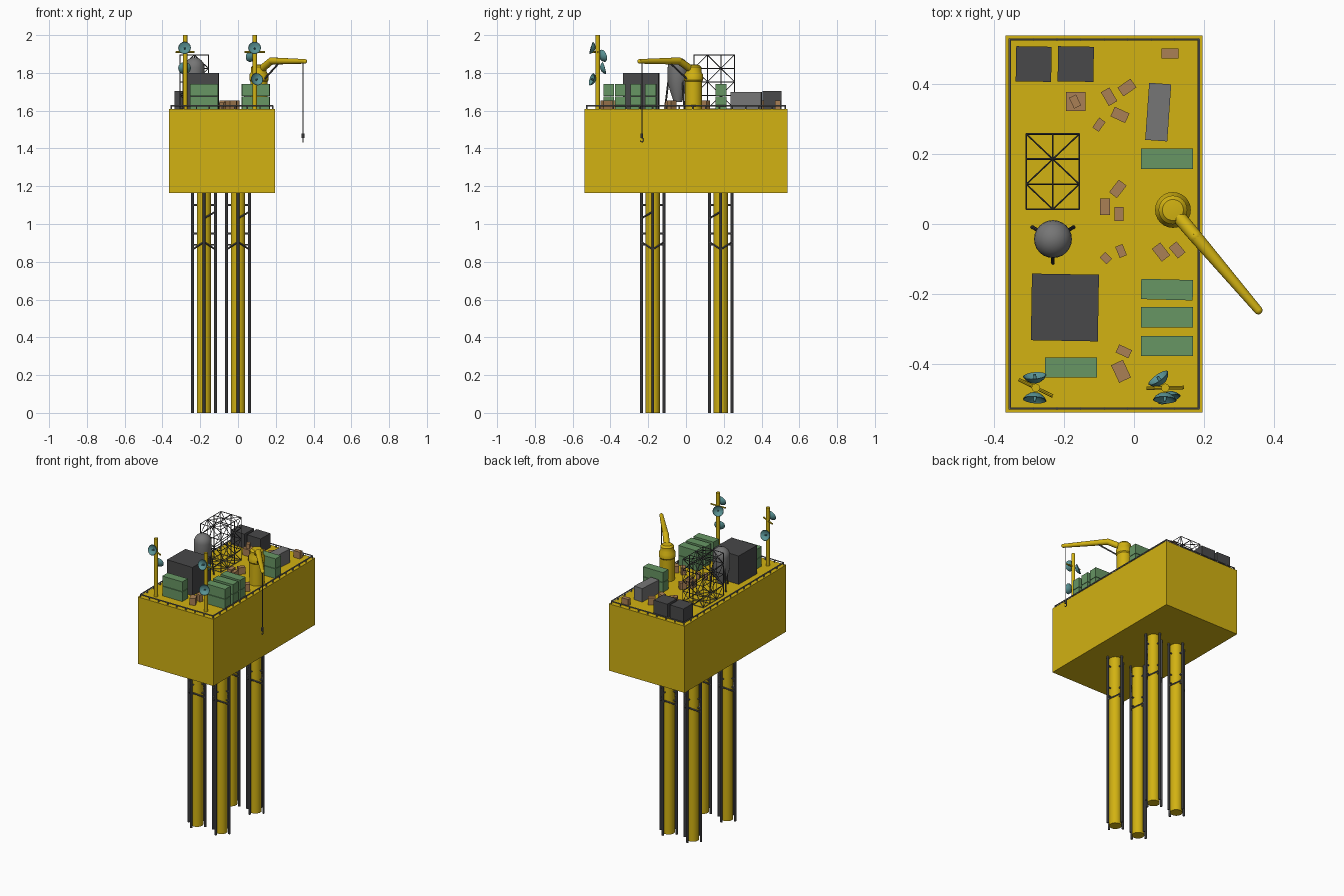
import bpy, bmesh, math
from mathutils import Vector, Matrix

if "Cube" in bpy.data.objects:
    bpy.data.objects.remove(bpy.data.objects["Cube"])


def material(name, rgb):
    m = bpy.data.materials.new(name)
    m.diffuse_color = (*rgb, 1)
    m.use_nodes = True
    m.node_tree.nodes["Principled BSDF"].inputs["Base Color"].default_value = m.diffuse_color
    return m


YELLOW = material("yellow paint", (0.645, 0.445, 0.006))
DARK = material("dark grey", (0.065, 0.065, 0.067))
STEEL = material("steel grey", (0.12, 0.12, 0.125))
GREY = material("mid grey", (0.18, 0.18, 0.18))
GREEN = material("container green", (0.136, 0.305, 0.127))
BROWN = material("crate brown", (0.40, 0.216, 0.09))
TEAL = material("dish teal", (0.10, 0.29, 0.30))
DECK = 1.61


def finish(bm, name, mat, smooth=False):
    bmesh.ops.recalc_face_normals(bm, faces=bm.faces)
    me = bpy.data.meshes.new(name)
    bm.to_mesh(me)
    bm.free()
    me.materials.append(mat)
    ob = bpy.data.objects.new(name, me)
    bpy.context.collection.objects.link(ob)
    if smooth:
        bpy.ops.object.select_all(action='DESELECT')
        ob.select_set(True)
        bpy.context.view_layer.objects.active = ob
        bpy.ops.object.shade_smooth_by_angle(angle=math.radians(35))
    return ob


def box(bm, x, y, z0, z1, sx, sy, rot=0):
    m = (Matrix.Translation((x, y, (z0 + z1) / 2)) @ Matrix.Rotation(math.radians(rot), 4, 'Z')
         @ Matrix.Diagonal((sx, sy, z1 - z0, 1)))
    bmesh.ops.create_cube(bm, size=1, matrix=m)


def bar(bm, p, q, r, r2=None, n=8):
    p, q = Vector(p), Vector(q)
    d = q - p
    m = Matrix.Translation((p + q) / 2) @ d.to_track_quat('Z', 'Y').to_matrix().to_4x4()
    bmesh.ops.create_cone(bm, cap_ends=True, segments=n, radius1=r,
                          radius2=r if r2 is None else r2, depth=d.length, matrix=m)


def ball(bm, p, r):
    bmesh.ops.create_uvsphere(bm, u_segments=12, v_segments=8, radius=r,
                              matrix=Matrix.Translation(p))


def lathe(bm, profile, matrix, n=24):
    vs = [bm.verts.new((r, 0, z)) for r, z in profile]
    es = [bm.edges.new(e) for e in zip(vs, vs[1:])]
    res = bmesh.ops.spin(bm, geom=vs + es, cent=(0, 0, 0), axis=(0, 0, 1),
                         angle=2 * math.pi, steps=n)
    new = list({v for f in bm.faces for v in f.verts} | set(vs))
    bmesh.ops.remove_doubles(bm, verts=new, dist=1e-5)
    bmesh.ops.transform(bm, matrix=matrix, verts=bm.verts)


# Hull
bm = bmesh.new()
box(bm, -0.0855, 0, 1.163, DECK, 0.561, 1.075)
finish(bm, "hull", YELLOW)

# Deck railing
bm = bmesh.new()
X0, X1, Y0, Y1 = -0.354, 0.184, -0.526, 0.526
corners = [(X0, Y0), (X1, Y0), (X1, Y1), (X0, Y1)]
for i, a in enumerate(corners):
    b = corners[(i + 1) % 4]
    bar(bm, (*a, 1.626), (*b, 1.626), 0.004, n=6)
    n = 8 if i % 2 == 0 else 15
    for k in range(n):
        t = k / n
        x, y = a[0] + (b[0] - a[0]) * t, a[1] + (b[1] - a[1]) * t
        bar(bm, (x, y, DECK), (x, y, 1.626), 0.004, n=6)
finish(bm, "deck_railing", GREY)

# Legs, each with four guide rods, stubs and diagonal braces
for i, (lx, ly) in enumerate([(-0.18, -0.176), (0, -0.176), (-0.18, 0.184), (0, 0.184)]):
    bm = bmesh.new()
    bar(bm, (lx, ly, 0), (lx, ly, 1.17), 0.038, n=24)
    finish(bm, f"leg_{i + 1}", YELLOW, True)
    bm = bmesh.new()
    rods = [(lx + 0.06, ly), (lx, ly + 0.06), (lx - 0.06, ly), (lx, ly - 0.06)]
    for k, (x, y) in enumerate(rods):
        bar(bm, (x, y, 0), (x, y, 1.17), 0.0075)
        for z in (0.89, 0.95, 1.1):
            bar(bm, (lx, ly, z), (x, y, z), 0.005, n=6)
        nx, ny = rods[(k + 1) % 4]
        za, zb = (0.865, 0.905) if k % 2 == 0 else (0.905, 0.865)
        bar(bm, (x, y, za), (nx, ny, zb), 0.005, n=6)
    bar(bm, (*rods[3], 1.03), (*rods[0], 1.065), 0.005, n=6)
    finish(bm, f"leg_guides_{i + 1}", STEEL, True)

# Plant rooms
for name, mat, args in [
        ("main_plant_room", DARK, (-0.197, -0.238, DECK, 1.80, 0.191, 0.19, -1)),
        ("rear_plant_room_left", DARK, (-0.286, 0.456, DECK, 1.705, 0.101, 0.1, -1)),
        ("rear_plant_room_right", DARK, (-0.166, 0.456, DECK, 1.705, 0.102, 0.1, -1)),
        ("grey_cabin", GREY, (0.069, 0.319, DECK, 1.70, 0.063, 0.163, -4))]:
    bm = bmesh.new()
    box(bm, *args)
    finish(bm, name, mat)

# Stacked containers
for i, (x, y, rot) in enumerate([(0.094, 0.186, 0), (0.094, -0.187, -1.5), (0.094, -0.266, 0),
                                 (0.094, -0.348, 0), (-0.18, -0.409, 0)]):
    bm = bmesh.new()
    box(bm, x, y, DECK, 1.674, 0.148, 0.058, rot)
    box(bm, x, y, 1.677, 1.742, 0.148, 0.058, rot)
    finish(bm, f"container_stack_{i + 1}", GREEN)

# Crates: x, y, width, depth, rotation
crates = [(0.103, 0.486, .048, .028, 0), (-0.166, 0.349, .055, .055, 0), (-0.071, 0.363, .028, .045, 30),
          (-0.02, 0.389, .045, .03, 35), (-0.04, 0.311, .046, .03, -25), (-0.1, 0.283, .022, .034, -35),
          (-0.046, 0.1, .028, .045, -38), (-0.083, 0.049, .029, .048, 0), (-0.043, 0.028, .025, .04, 0),
          (-0.037, -0.077, .022, .034, 22), (-0.08, -0.097, .022, .028, 45), (0.077, -0.08, .03, .046, 38),
          (0.123, -0.074, .028, .04, 40), (-0.029, -0.363, .04, .025, -25), (-0.037, -0.42, .037, .055, 25)]
bm = bmesh.new()
for x, y, sx, sy, rot in crates:
    box(bm, x, y, DECK, DECK + (0.045 if max(sx, sy) > 0.036 else 0.033), sx, sy, rot)
box(bm, -0.168, 0.349, 1.655, 1.685, .022, .034, 25)
finish(bm, "crates", BROWN)

# Lattice frame, 2 x 3 x 4 cells
bm = bmesh.new()
N = (2, 3, 4)


def node(c):
    return Vector((-0.307 + 0.0755 * c[0], 0.042 + 0.0715 * c[1], DECK + 0.0713 * c[2]))


for axis in range(3):
    u, v = [a for a in range(3) if a != axis]
    for side in (0, N[axis]):
        for a in range(N[u] + 1):
            for b in range(N[v] + 1):
                c = [0, 0, 0]
                c[axis], c[u], c[v] = side, a, b
                cu, cv = c[:], c[:]
                cu[u] += 1
                cv[v] += 1
                if a < N[u]:
                    bar(bm, node(c), node(cu), 0.0026, n=4)
                if b < N[v]:
                    bar(bm, node(c), node(cv), 0.0026, n=4)
                if a < N[u] and b < N[v]:
                    cd = cu[:]
                    cd[v] += 1
                    ends = (c, cd) if (a + b) % 2 else (cu, cv)
                    bar(bm, node(ends[0]), node(ends[1]), 0.0022, n=4)
finish(bm, "lattice_frame", DARK)

# Silo on three legs
bm = bmesh.new()
dome = [(0.054 * math.cos(t * math.pi / 12), 1.828 + 0.054 * math.sin(t * math.pi / 12)) for t in range(7)]
dome[-1] = (0, 1.882)
lathe(bm, [(0, 1.645), (0.022, 1.645), (0.054, 1.745)] + dome, Matrix.Translation((-0.231, -0.043, 0)))
finish(bm, "silo", GREY, True)
bm = bmesh.new()
for a in (30, 150, 270):
    d = Vector((math.cos(math.radians(a)), math.sin(math.radians(a)), 0))
    c = Vector((-0.231, -0.043, 0))
    bar(bm, c + d * 0.068 + Vector((0, 0, DECK)), c + d * 0.05 + Vector((0, 0, 1.76)), 0.005)
finish(bm, "silo_legs", DARK, True)

# Crane
CX, CY = 0.111, 0.04


def reach(s, z):
    return Vector((CX + 0.648 * s, CY - 0.761 * s, z))


bm = bmesh.new()
lathe(bm, [(0.046, DECK), (0.046, 1.755), (0.051, 1.762), (0.051, 1.79), (0.041, 1.805), (0.041, 1.83),
           (0.03, 1.842), (0, 1.845)], Matrix.Translation((CX, CY, 0)))
finish(bm, "crane_pedestal", YELLOW, True)
bm = bmesh.new()
path = [(0.01, 1.815, 0.02), (0.1, 1.863, 0.019), (0.376, 1.861, 0.012)]
for (s, z, r), (s2, z2, r2) in zip(path, path[1:]):
    bar(bm, reach(s, z), reach(s2, z2), r, r2, n=12)
    ball(bm, reach(s2, z2), r2)
finish(bm, "crane_boom", YELLOW, True)
bm = bmesh.new()
bar(bm, reach(0.035, 1.76), reach(0.16, 1.85), 0.005)
finish(bm, "crane_strut", STEEL, True)
bm = bmesh.new()
tip = reach(0.36, 1.86)
bar(bm, tip, (tip.x, tip.y, 1.47), 0.0025, n=6)
bar(bm, (tip.x, tip.y, 1.48), (tip.x, tip.y, 1.455), 0.007)
hook = [Vector((tip.x, tip.y + 0.009 * math.sin(a), 1.445 + 0.011 * math.cos(a)))
        for a in [k * math.pi / 5 for k in range(8)]]
for a, b in zip(hook, hook[1:]):
    bar(bm, a, b, 0.003, n=6)
finish(bm, "crane_cable_and_hook", STEEL)

# Antenna masts: x, crossbar angle, dishes (height, heading in degrees)
MY = -0.467
for i, (mx, cross, dishes) in enumerate([(-0.28, -26, [(1.922, 265), (1.815, 95)]),
                                         (0.089, 1, [(1.922, 268), (1.88, 125), (1.756, 290)])]):
    bm = bmesh.new()
    bar(bm, (mx, MY, DECK), (mx, MY, 2.0), 0.012, n=12)
    d = Vector((math.cos(math.radians(cross)), math.sin(math.radians(cross)), 0)) * 0.054
    c = Vector((mx, MY, 1.91))
    bar(bm, c - d, c + d, 0.005)
    finish(bm, f"antenna_mast_{i + 1}", YELLOW, True)
    for k, (z, head) in enumerate(dishes):
        a = math.radians(head)
        f = Vector((math.cos(a), math.sin(a), 0.3)).normalized()
        bm = bmesh.new()
        m = Matrix.Translation(Vector((mx, MY, z)) + f * 0.014) @ f.to_track_quat('Z', 'Y').to_matrix().to_4x4()
        lathe(bm, [(0, 0), (0.016, 0.004), (0.028, 0.013), (0.034, 0.022), (0.032, 0.023),
                   (0.018, 0.011), (0.005, 0.008), (0.004, 0.026), (0, 0.027)], m, 16)
        finish(bm, f"dish_{i + 1}_{k + 1}", TEAL, True)
